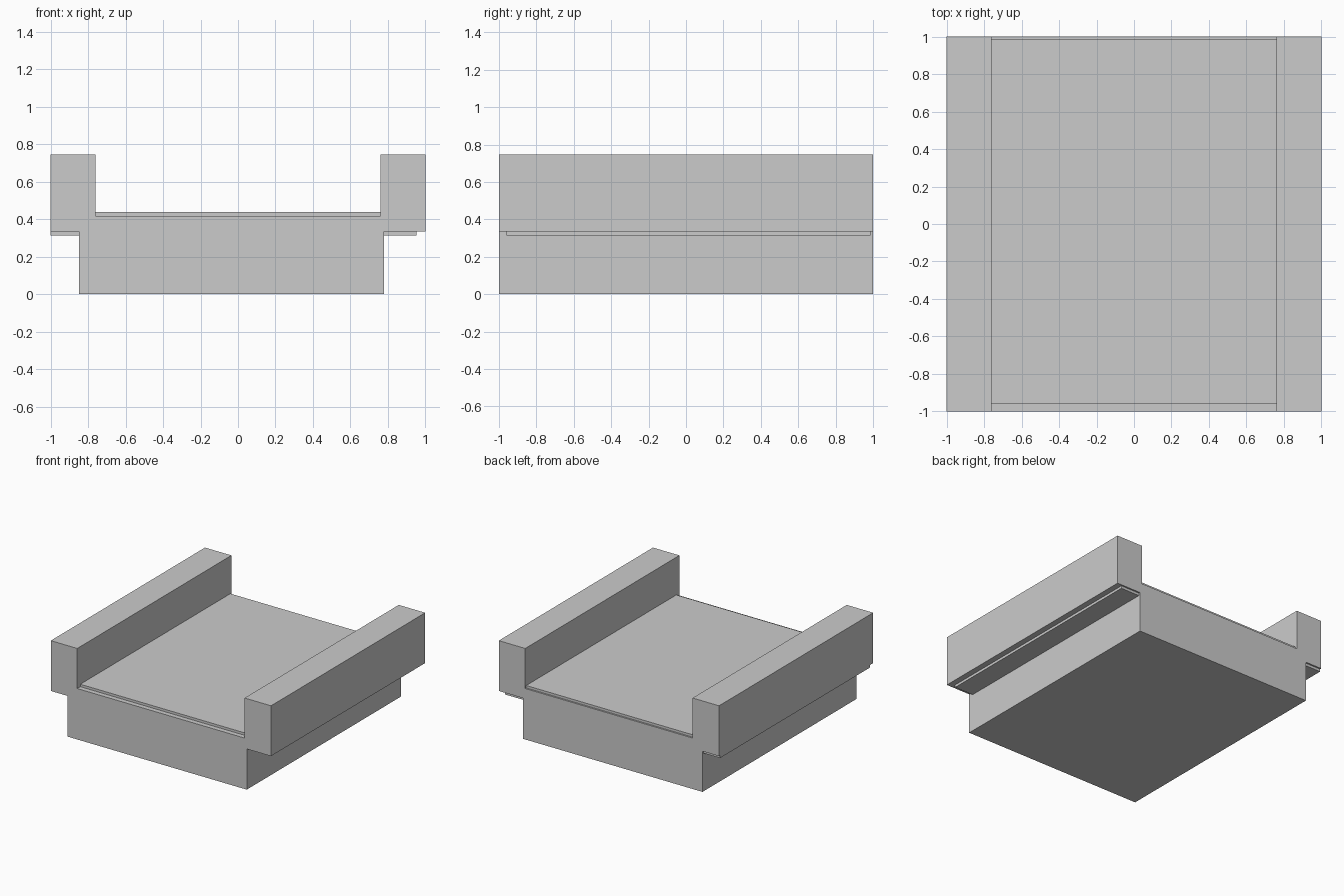
import bpy
import bmesh

if "Cube" in bpy.data.objects:
    bpy.data.objects.remove(bpy.data.objects["Cube"])


def extrude_profile(name, points, y0, y1):
    """Extrude a closed x-z profile along y into a flat-faced solid."""
    bm = bmesh.new()
    face = bm.faces.new([bm.verts.new((x, y0, z)) for x, z in points])
    result = bmesh.ops.extrude_face_region(bm, geom=[face])
    moved = [v for v in result["geom"] if isinstance(v, bmesh.types.BMVert)]
    bmesh.ops.translate(bm, verts=moved, vec=(0, y1 - y0, 0))
    bmesh.ops.recalc_face_normals(bm, faces=bm.faces)
    mesh = bpy.data.meshes.new(name)
    bm.to_mesh(mesh)
    bm.free()
    obj = bpy.data.objects.new(name, mesh)
    bpy.context.collection.objects.link(obj)
    return obj


def slab(name, x0, x1, z0, z1):
    """Thin panel sharing the inset front and back ends."""
    return extrude_profile(name, [(x0, z0), (x1, z0), (x1, z1), (x0, z1)], -0.96, 0.987)


BASE_L, BASE_R = -0.85, 0.78    # slightly off-centre lower block
WALL = 0.76                     # inner face of side walls
LEDGE, DECK, TOP = 0.334, 0.418, 0.747

# Trough body: lower block, overhanging ledges and side walls
extrude_profile("trough_body", [
    (BASE_L, 0), (BASE_R, 0), (BASE_R, LEDGE), (1, LEDGE), (1, TOP), (WALL, TOP),
    (WALL, DECK), (-WALL, DECK), (-WALL, TOP), (-1, TOP), (-1, LEDGE), (BASE_L, LEDGE),
], -1, 1)

# Raised deck panel between the walls
slab("deck_panel", -WALL, WALL, DECK, 0.438)

# Thin strips under the overhangs
slab("left_under_strip", -1, BASE_L, 0.313, LEDGE)
slab("right_under_strip", BASE_R, 0.952, 0.313, LEDGE)
